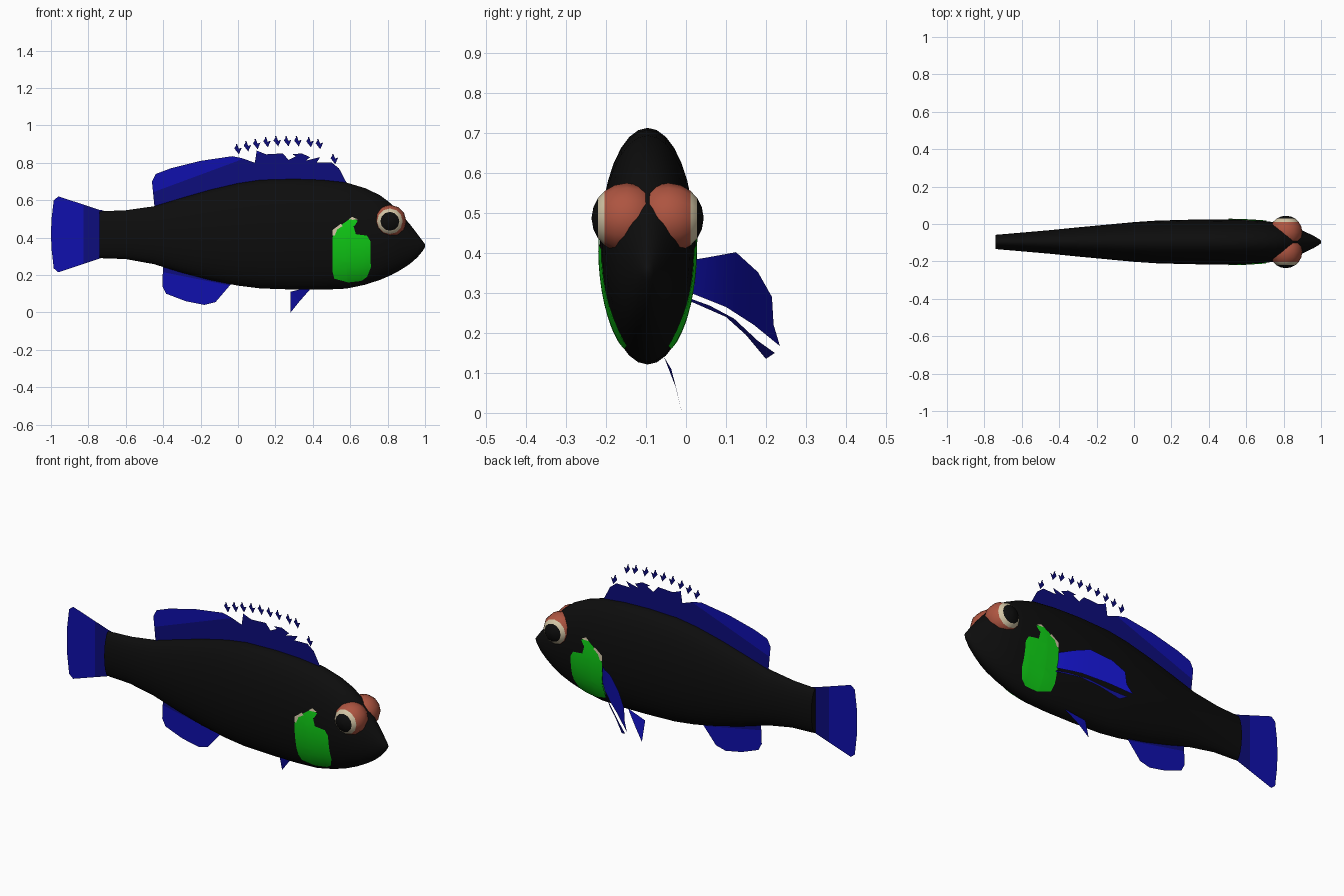
import bpy, bmesh, math
from mathutils import Vector

CY = -0.096  # body mid-plane


def material(name, rgb):
    m = bpy.data.materials.new(name)
    m.diffuse_color = (*rgb, 1)
    return m


BLACK = material("body black", (0.004, 0.004, 0.004))
BLUE = material("fin blue", (0.005, 0.005, 0.42))
DARK = material("dark fin blue", (0.004, 0.004, 0.2))
GREEN = material("gill green", (0.005, 0.6, 0.008))
ORANGE = material("eye orange", (0.42, 0.09, 0.052))
BEIGE = material("eye ring beige", (0.65, 0.56, 0.38))


def finish(bm, name, mats, smooth=None):
    me = bpy.data.meshes.new(name)
    bm.to_mesh(me)
    bm.free()
    ob = bpy.data.objects.new(name, me)
    bpy.context.collection.objects.link(ob)
    for m in mats:
        me.materials.append(m)
    if smooth:
        bpy.ops.object.select_all(action='DESELECT')
        ob.select_set(True)
        bpy.context.view_layer.objects.active = ob
        bpy.ops.object.shade_smooth_by_angle(angle=math.radians(smooth))
    return ob


def loft(rings):
    """Skin a list of equal point rings and close both ends."""
    bm = bmesh.new()
    vs = [[bm.verts.new(p) for p in r] for r in rings]
    n = len(vs[0])
    for a, b in zip(vs, vs[1:]):
        for i in range(n):
            bm.faces.new((a[i], a[(i + 1) % n], b[(i + 1) % n], b[i]))
    bm.faces.new(vs[0])
    bm.faces.new(vs[-1])
    bmesh.ops.recalc_face_normals(bm, faces=bm.faces)
    return bm


def sheet(points):
    """Flat triangulated outline in 3D."""
    bm = bmesh.new()
    bm.faces.new([bm.verts.new(p) for p in points])
    bmesh.ops.triangulate(bm, faces=bm.faces[:])
    return bm


def cut(bm, co, no):
    bmesh.ops.bisect_plane(bm, geom=bm.verts[:] + bm.edges[:] + bm.faces[:],
                           plane_co=co, plane_no=no, dist=1e-5)


# Body: x, bottom z, top z, half width
STATIONS = [
    (-0.74, 0.29, 0.54, 0.038), (-0.6, 0.285, 0.546, 0.05), (-0.45, 0.258, 0.567, 0.063),
    (-0.3, 0.212, 0.612, 0.078), (-0.15, 0.173, 0.655, 0.092), (0.0, 0.143, 0.69, 0.106),
    (0.12, 0.128, 0.708, 0.114), (0.3, 0.122, 0.713, 0.119), (0.45, 0.121, 0.708, 0.12),
    (0.58, 0.127, 0.694, 0.119), (0.68, 0.148, 0.664, 0.113), (0.76, 0.174, 0.626, 0.105),
    (0.82, 0.2, 0.58, 0.094), (0.87, 0.227, 0.528, 0.076), (0.92, 0.26, 0.47, 0.052),
    (0.96, 0.295, 0.418, 0.033), (0.99, 0.332, 0.378, 0.015), (1.0, 0.35, 0.364, 0.006)]


def station(x):
    for a, b in zip(STATIONS, STATIONS[1:]):
        if a[0] <= x <= b[0]:
            t = (x - a[0]) / (b[0] - a[0])
            return [p + (q - p) * t for p, q in zip(a, b)]


SEG = 32
rings = []
for x, lo, hi, w in STATIONS:
    rings.append([(x, CY + w * math.cos(t), (lo + hi) / 2 + (hi - lo) / 2 * math.sin(t))
                  for t in (2 * math.pi * i / SEG for i in range(SEG))])
finish(loft(rings), "body", [BLACK], 50)


# Gill covers: outlines laid on both body sides
def side_plate(name, outline, mat, lift):
    for side, label in ((-1, "right"), (1, "left")):
        bm = sheet([(x, 0, z) for x, z in outline])
        for i in range(1, 12):
            cut(bm, (0, 0, 0.14 + 0.033 * i), (0, 0, 1))
        for x in (0.58, 0.68):
            cut(bm, (x, 0, 0), (1, 0, 0))
        for v in bm.verts:
            _, lo, hi, w = station(v.co.x)
            u = (v.co.z - (lo + hi) / 2) / ((hi - lo) / 2)
            v.co.y = CY + side * (w * math.sqrt(max(0, 1 - u * u)) + lift)
        for f in bm.faces:
            f.normal_update()
            if f.normal.y * side < 0:
                f.normal_flip()
        finish(bm, label + "_" + name, [mat], 50)


side_plate("gill_cover", [
    (0.515, 0.18), (0.505, 0.22), (0.505, 0.4), (0.52, 0.44), (0.56, 0.473), (0.605, 0.505),
    (0.64, 0.49), (0.625, 0.465), (0.59, 0.44), (0.583, 0.412), (0.6, 0.4), (0.63, 0.418),
    (0.69, 0.41), (0.708, 0.38), (0.71, 0.24), (0.69, 0.19), (0.66, 0.168), (0.59, 0.16)],
    GREEN, 0.004)
side_plate("gill_edge", [(0.505, 0.41), (0.505, 0.44), (0.55, 0.474), (0.56, 0.462),
                         (0.53, 0.443), (0.517, 0.41)], BEIGE, 0.005)
side_plate("gill_tip", [(0.59, 0.496), (0.61, 0.511), (0.64, 0.497), (0.615, 0.495)],
           BEIGE, 0.005)

# Eyes: spheres facing sideways with ring and pupil bands
R = 0.088
for side, label in ((-1, "right_eye"), (1, "left_eye")):
    rings = []
    for deg in (2, 18, 35, 51, 70, 90, 110, 135, 160, 178):
        a = math.radians(deg)
        rings.append([(0.812 + R * math.sin(a) * math.cos(t),
                       CY + side * (0.052 + R * math.cos(a)),
                       0.487 + R * math.sin(a) * math.sin(t))
                      for t in (2 * math.pi * i / 12 for i in range(12))])
    bm = loft(rings)
    for f in bm.faces:
        out = (f.calc_center_median().y - CY) * side - 0.052
        f.material_index = 2 if out > 0.82 * R else 1 if out > 0.63 * R else 0
    finish(bm, label, [ORANGE, BEIGE, BLACK], 40)


# Upright fins: outline on the mid-plane, dark on one side of a line
def fin(name, outline, co, no):
    bm = sheet([(x, CY, z) for x, z in outline])
    co, no = Vector((co[0], CY, co[1])), Vector((no[0], 0, no[1]))
    cut(bm, co, no)
    for f in bm.faces:
        f.material_index = int((f.calc_center_median() - co).dot(no) > 0)
    finish(bm, name, [BLUE, DARK])


fin("tail_fin", [(-0.72, 0.545), (-0.74, 0.548), (-0.96, 0.62), (-0.985, 0.6), (-0.997, 0.5),
                 (-1.0, 0.42), (-0.997, 0.34), (-0.985, 0.235), (-0.96, 0.214),
                 (-0.74, 0.288), (-0.72, 0.295)], (-0.825, 0.4), (1, 0))
fin("dorsal_fin", [
    (-0.445, 0.55), (-0.46, 0.7), (-0.44, 0.74), (-0.36, 0.77), (-0.2, 0.81), (-0.1, 0.81),
    (-0.07, 0.795), (-0.03, 0.835), (0.02, 0.825), (0.09, 0.8), (0.14, 0.79), (0.1, 0.865),
    (0.15, 0.845), (0.24, 0.85), (0.27, 0.815), (0.35, 0.812), (0.29, 0.845), (0.34, 0.85),
    (0.385, 0.83), (0.365, 0.812), (0.44, 0.83), (0.42, 0.8), (0.5, 0.802), (0.48, 0.775),
    (0.54, 0.77), (0.582, 0.69), (0.5, 0.66), (0.2, 0.66), (0.0, 0.64), (-0.3, 0.57)],
    (-0.46, 0.64), (0.37, -1))
fin("anal_fin", [(-0.4, 0.26), (-0.405, 0.14), (-0.385, 0.1), (-0.28, 0.06), (-0.18, 0.04),
                 (-0.12, 0.055), (-0.03, 0.16), (-0.1, 0.22), (-0.3, 0.27)],
    (-0.4, 0.215), (0.2, 1))

# Loose spine tips above the dorsal fin
TIPS = [(0.0, 0.873), (0.05, 0.888), (0.1, 0.9), (0.155, 0.91), (0.21, 0.915), (0.265, 0.915),
        (0.32, 0.915), (0.385, 0.91), (0.435, 0.9), (0.515, 0.82)]
SPINE = [(-0.012, 0.027), (-0.003, 0.0), (-0.02, 0.004), (0.005, -0.028),
         (0.02, 0.008), (0.004, 0.002), (-0.005, 0.027)]
for i, (tx, tz) in enumerate(TIPS):
    finish(sheet([(tx + x, CY, tz + z) for x, z in SPINE]), f"spine_tip_{i + 1}", [DARK])


# Pectoral fin: swept backwards along a curve, x follows y
def sweep_x(y):
    path = [(-0.02, 0.54), (0.03, 0.5), (0.08, 0.448), (0.125, 0.385), (0.16, 0.325), (0.24, 0.195)]
    for (a, xa), (b, xb) in zip(path, path[1:]):
        if a <= y <= b:
            return xa + (xb - xa) * (y - a) / (b - a)


def swept_fin(name, outline, mat):
    bm = sheet([(0, y, z) for y, z in outline])
    for y in (0.03, 0.08, 0.125, 0.16):
        cut(bm, (0, y, 0), (0, 1, 0))
    for v in bm.verts:
        v.co.x = sweep_x(v.co.y)
    finish(bm, name, [mat], 40)


swept_fin("pectoral_fin", [(0.0, 0.38), (0.06, 0.39), (0.125, 0.402), (0.18, 0.352),
                           (0.215, 0.29), (0.22, 0.205), (0.235, 0.167), (0.17, 0.22),
                           (0.1, 0.265), (0.0, 0.305)], BLUE)
swept_fin("pectoral_lower_ray", [(0.0, 0.29), (0.06, 0.268), (0.12, 0.236), (0.18, 0.18),
                                 (0.222, 0.15), (0.2, 0.135), (0.15, 0.195), (0.1, 0.24),
                                 (0.0, 0.284)], DARK)

# Pelvic fin
finish(sheet([(0.4, -0.055, 0.14), (0.28, -0.037, 0.11), (0.282, -0.01, 0.0),
              (0.33, -0.024, 0.06)]), "pelvic_fin", [BLUE])
